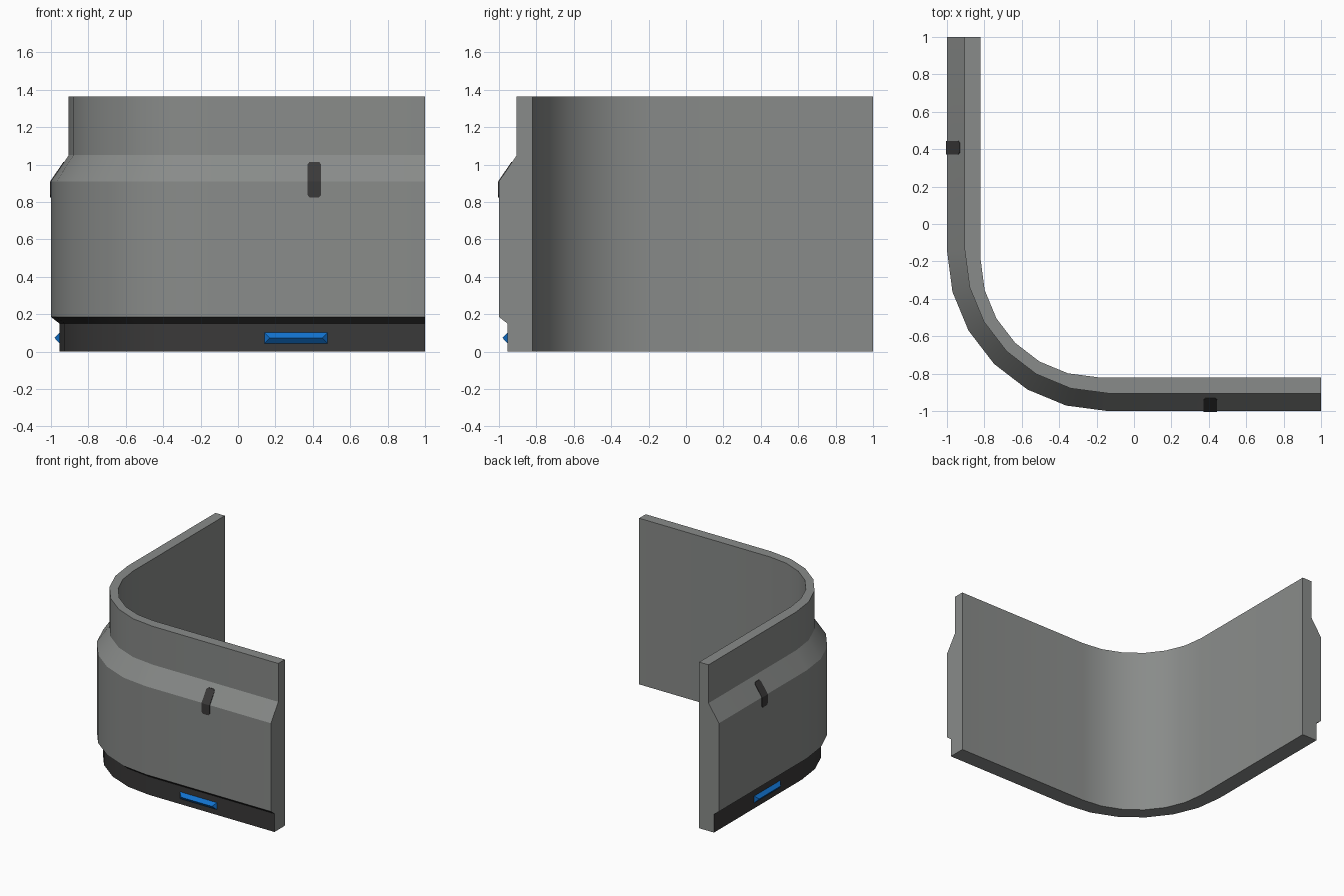
import bpy, bmesh, math

if "Cube" in bpy.data.objects:
    bpy.data.objects.remove(bpy.data.objects["Cube"])


def material(name, rgb):
    m = bpy.data.materials.new(name)
    m.diffuse_color = (*rgb, 1)
    m.use_nodes = True
    m.node_tree.nodes["Principled BSDF"].inputs["Base Color"].default_value = m.diffuse_color
    return m


GREY = material("wall grey", (0.25, 0.26, 0.253))
DARK = material("dark charcoal", (0.042, 0.041, 0.041))
BLUE = material("lamp blue", (0.006, 0.17, 0.62))


def make(name, verts, faces, mats):
    me = bpy.data.meshes.new(name)
    bm = bmesh.new()
    vs = [bm.verts.new(v) for v in verts]
    for f, mi in faces:
        bm.faces.new([vs[i] for i in f]).material_index = mi
    bmesh.ops.recalc_face_normals(bm, faces=bm.faces[:])
    bm.to_mesh(me)
    bm.free()
    for m in mats:
        me.materials.append(m)
    ob = bpy.data.objects.new(name, me)
    bpy.context.collection.objects.link(ob)
    return ob


# Curved corner wall: profile (distance from centre, height) swept round a quarter bend
profile = [(0.82, 0), (0.955, 0), (0.955, 0.15), (1, 0.185), (1, 0.91),
           (0.905, 1.05), (0.905, 1.365), (0.82, 1.365)]


def path(d):
    c = 0.19 if d < 0.9 else 0.14
    arc = [math.radians(15 * i) for i in range(7)]
    return ([(-d, 1)] + [(-c - (d - c) * math.cos(a), -c - (d - c) * math.sin(a)) for a in arc]
            + [(1, -d)])


n = len(profile)
rows = [[(x, y, z) for x, y in path(d)] for d, z in profile]
steps = len(rows[0])
verts = [rows[j][i] for i in range(steps) for j in range(n)]
faces = []
for i in range(steps - 1):
    for j in range(n):
        k = (j + 1) % n
        faces.append(((i * n + j, i * n + k, (i + 1) * n + k, (i + 1) * n + j),
                      1 if j in (1, 2) else 0))
faces.append((tuple(range(n)), 0))
faces.append((tuple((steps - 1) * n + j for j in range(n)), 0))
wall = make("corner_wall", verts, faces, [GREY, DARK])
bpy.context.view_layer.objects.active = wall
wall.select_set(True)
bpy.ops.object.shade_smooth_by_angle(angle=math.radians(28))


def surface(z):
    return 1 if z < 0.91 else 1 - 0.095 * (z - 0.91) / 0.14


for side in ("front", "left"):
    def place(pts):
        return [(x, y, z) if side == "front" else (y, x, z) for x, y, z in pts]

    # Blue hipped light strip on the dark base band
    pts = [(x, -0.954, z) for x, z in ((0.14, 0.043), (0.48, 0.043), (0.48, 0.102), (0.14, 0.102))]
    pts += [(0.17, -0.981, 0.073), (0.45, -0.981, 0.073)]
    fs = [(0, 1, 2, 3), (0, 1, 5, 4), (2, 3, 4, 5), (1, 2, 5), (3, 0, 4)]
    make(side + "_light_strip", place(pts), [(f, 0) for f in fs], [BLUE])

    # Thin dark slot plate folded over the shoulder
    levels = [(0.825, 0.026), (0.838, 0.037), (0.91, 0.037), (1.0, 0.037), (1.014, 0.026)]
    pts = []
    for z, w in levels:
        for off in (0.004, -0.004):
            pts += [(0.408 - w, -surface(z) - off, z), (0.408 + w, -surface(z) - off, z)]
    fs = [(0, 1, 3, 2), (16, 17, 19, 18)]
    for i in range(4):
        a, b = i * 4, i * 4 + 4
        for p, q in ((0, 1), (1, 3), (3, 2), (2, 0)):
            fs.append((a + p, a + q, b + q, b + p))
    make(side + "_slot", place(pts), [(f, 0) for f in fs], [DARK])
